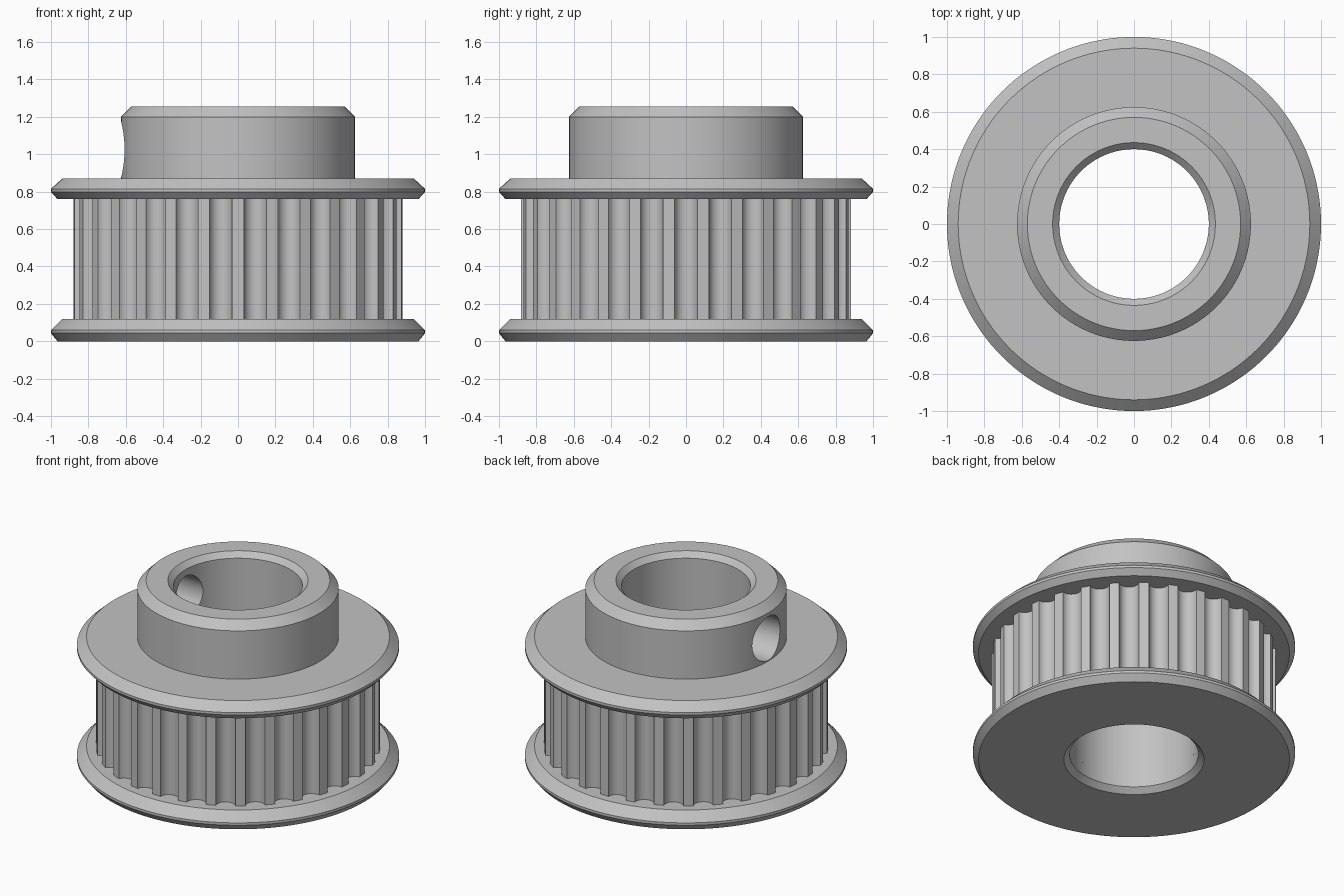
import bpy, bmesh, math
from math import cos, sin, pi, radians

if "Cube" in bpy.data.objects:
    bpy.data.objects.remove(bpy.data.objects["Cube"], do_unlink=True)

GREY = (0.54, 0.54, 0.54, 1)
steel = bpy.data.materials.new("grey_metal")
steel.use_nodes = True
steel.diffuse_color = GREY
steel.node_tree.nodes["Principled BSDF"].inputs["Base Color"].default_value = GREY

BORE, BORE_LIP, LIP = 0.4, 0.435, 0.035
CORE_Z = (0.12, 0.76)
TEETH = 30


def ring_solid(name, loops):
    """Closed ring: bridge each loop of points to the next, and last to first."""
    bm = bmesh.new()
    rings = [[bm.verts.new(p) for p in loop] for loop in loops]
    n = len(rings[0])
    for a, b in zip(rings, rings[1:] + rings[:1]):
        for i in range(n):
            j = (i + 1) % n
            bm.faces.new((a[i], a[j], b[j], b[i]))
    bmesh.ops.recalc_face_normals(bm, faces=bm.faces)
    mesh = bpy.data.meshes.new(name)
    bm.to_mesh(mesh)
    bm.free()
    mesh.materials.append(steel)
    obj = bpy.data.objects.new(name, mesh)
    bpy.context.collection.objects.link(obj)
    return obj


def lathe(name, profile, n=144):
    """Spin a closed (radius, height) profile around z."""
    return ring_solid(name, [[(r * cos(2 * pi * i / n), r * sin(2 * pi * i / n), z)
                              for i in range(n)] for r, z in profile])


def flange_rim(z, lower, upper, top):
    """Bevelled flange edge, from underside to upper face."""
    return [(0.965, z), (1, z + lower), (1, z + upper), (0.94, z + top)]


def select_only(obj):
    bpy.ops.object.select_all(action='DESELECT')
    obj.select_set(True)
    bpy.context.view_layer.objects.active = obj


# Lower flange with chamfered bore
lower_flange = lathe("lower_flange", [(BORE_LIP, 0)] + flange_rim(0, 0.043, 0.06, 0.12)
                     + [(BORE, CORE_Z[0]), (BORE, LIP)])

# Upper flange and hub turned as one piece
hub = lathe("upper_flange_and_hub", [(BORE, CORE_Z[1])]
            + flange_rim(CORE_Z[1], 0.038, 0.055, 0.11)
            + [(0.625, 0.87), (0.625, 1.2), (0.57, 1.255),
               (BORE_LIP, 1.255), (BORE, 1.255 - LIP)])

# Set screw hole through one side of the hub
bpy.ops.mesh.primitive_cylinder_add(vertices=48, radius=0.15, depth=0.6,
                                    location=(-0.5, 0, 1.025), rotation=(0, pi / 2, 0))
cutter = bpy.context.object
cutter.name = "screw_hole_cutter"
cutter.hide_render = True
cutter.data.materials.append(steel)
cut = hub.modifiers.new("screw_hole", 'BOOLEAN')
cut.operation = 'DIFFERENCE'
cut.solver = 'EXACT'
cut.object = cutter
select_only(hub)
bpy.ops.object.modifier_apply(modifier=cut.name)
bpy.data.objects.remove(cutter, do_unlink=True)

# Toothed core: narrow lands between rounded grooves
TIP, DEPTH, HALF_GROOVE, STEPS = 0.882, 0.058, radians(4), 12
outline = []
for t in range(TEETH):
    for s in range(STEPS + 1):
        a = pi * s / STEPS
        outline.append((TIP - DEPTH * sin(a), 2 * pi * t / TEETH - HALF_GROOVE * cos(a)))


def core_loop(z, bore=False):
    return [((BORE if bore else r) * cos(a), (BORE if bore else r) * sin(a), z)
            for r, a in outline]


core = ring_solid("toothed_core", [core_loop(CORE_Z[0]), core_loop(CORE_Z[1]),
                                   core_loop(CORE_Z[1], True), core_loop(CORE_Z[0], True)])

# Smooth round surfaces, keep machined edges crisp
for part in (lower_flange, hub, core):
    select_only(part)
    bpy.ops.object.shade_smooth_by_angle(angle=radians(25))
